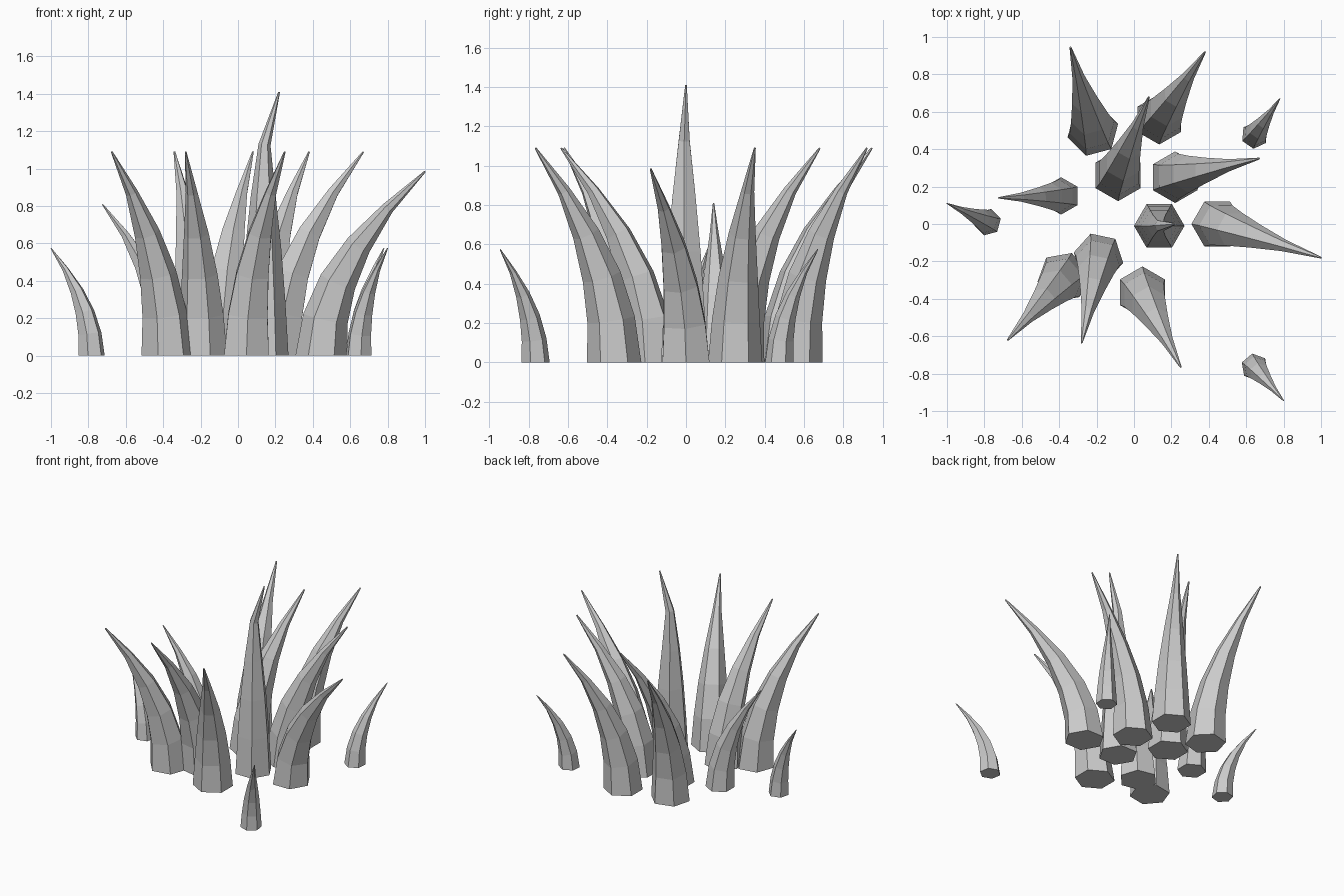
import bpy, bmesh
from math import cos, sin, pi, radians
from mathutils import Vector

if "Cube" in bpy.data.objects:
    bpy.data.objects.remove(bpy.data.objects["Cube"])

SIDES, RINGS = 6, 5
TAPER = (1, 0.88, 0.72, 0.5, 0.24, 0.035)
ARC = tuple((i / RINGS) ** 2 for i in range(RINGS + 1))


def blade(name, base, tip, height, radius, phase, lean=ARC):
    """Six-sided tapering blade bending from base towards tip."""
    b, d = Vector(base), Vector(tip) - Vector(base)
    path = [Vector((b.x + d.x * f, b.y + d.y * f, height * i / RINGS))
            for i, f in enumerate(lean)]
    bm = bmesh.new()
    rings = []
    for i, c in enumerate(path):
        # rings stand square to the bend; the base ring stays flat
        if i == 0:
            t = Vector((0, 0, 1))
        else:
            t = path[min(i + 1, RINGS)] - path[i - 1]
        q = Vector((0, 0, 1)).rotation_difference(t)
        ring = []
        for k in range(SIDES):
            a = radians(phase) + 2 * pi * k / SIDES
            off = Vector((cos(a), sin(a), 0)) * radius * TAPER[i]
            ring.append(bm.verts.new(c + q @ off))
        rings.append(ring)
    for lo, hi in zip(rings, rings[1:]):
        for k in range(SIDES):
            n = (k + 1) % SIDES
            bm.faces.new((lo[k], lo[n], hi[n], hi[k]))
    bm.faces.new(rings[0][::-1])
    bm.faces.new(rings[-1])
    mesh = bpy.data.meshes.new(name)
    bm.to_mesh(mesh)
    bm.free()
    bpy.context.collection.objects.link(bpy.data.objects.new(name, mesh))


# Upright middle blade, only its tip bends over
blade("center_blade", (0.135, -0.01), (0.22, 0.0), 1.41, 0.135, 0,
      (0, 0, 0, 0, 0.08, 1))

# Large blades around the middle: base, tip, height, radius, turn
large = [
    ((-0.22, 0.50), (-0.34, 0.945), 1.09, 0.14, 15),
    ((0.135, 0.56), (0.38, 0.92), 1.09, 0.135, 30),
    ((-0.085, 0.26), (0.08, 0.68), 1.09, 0.138, 30),
    ((0.22, 0.25), (0.67, 0.35), 1.09, 0.138, 30),
    ((0.445, 0.0), (1.0, -0.18), 0.985, 0.138, 0),
    ((0.045, -0.365), (0.25, -0.765), 1.09, 0.138, 30),
    ((-0.19, -0.18), (-0.28, -0.635), 1.09, 0.135, 48),
    ((-0.38, -0.285), (-0.675, -0.62), 1.09, 0.138, 10),
    ((-0.39, 0.15), (-0.725, 0.14), 0.81, 0.10, 30),
]
for i, args in enumerate(large):
    blade(f"large_blade_{i + 1}", *args)

# Small outlying blades
small = [
    ((-0.783, 0.01), (-1.0, 0.11), 15),
    ((0.645, 0.475), (0.78, 0.67), 25),
    ((0.645, -0.765), (0.80, -0.945), 40),
]
for i, (base, tip, phase) in enumerate(small):
    blade(f"small_blade_{i + 1}", base, tip, 0.575, 0.073, phase)
